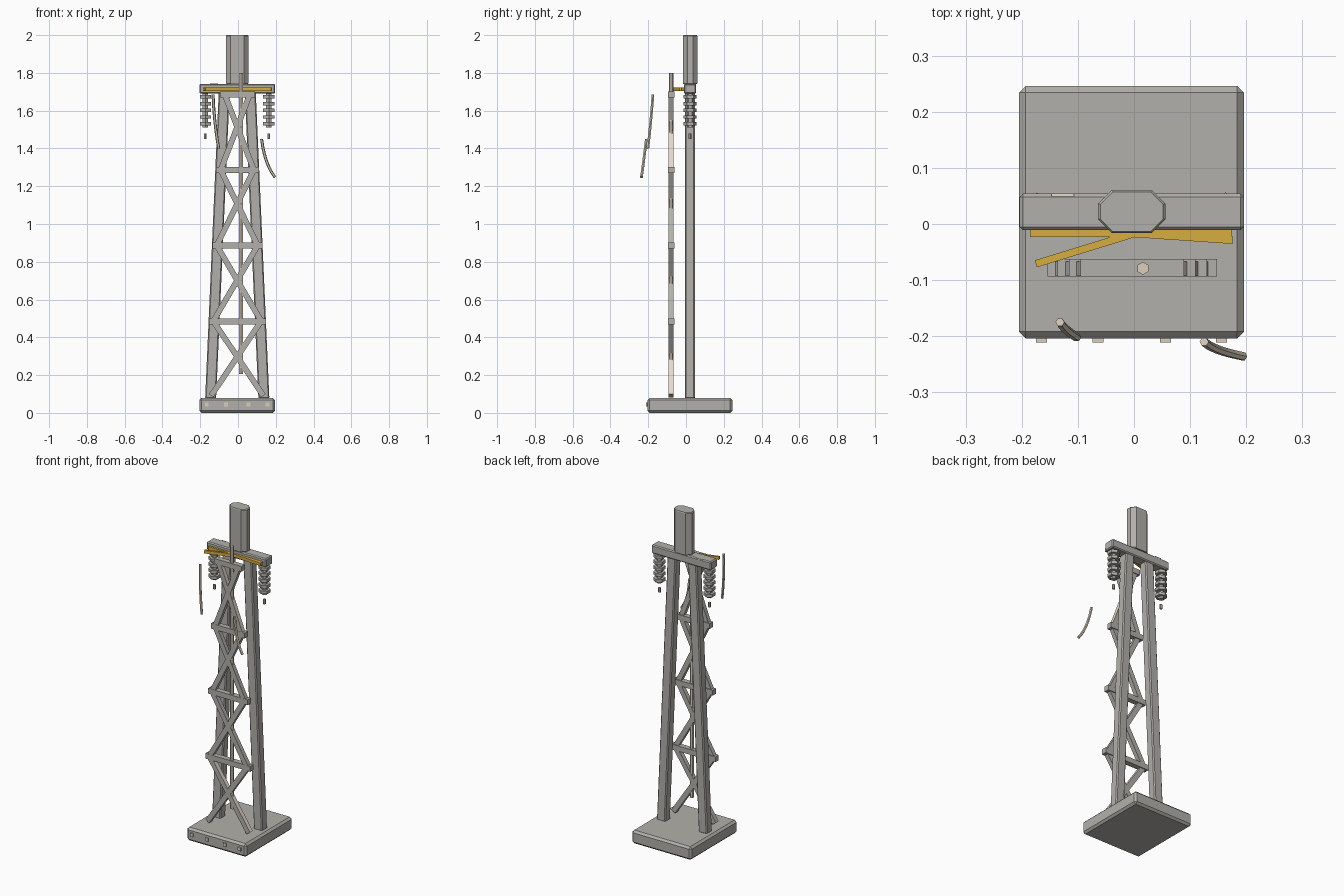
import bpy, bmesh, math
from mathutils import Vector, Matrix

if "Cube" in bpy.data.objects:
    bpy.data.objects.remove(bpy.data.objects["Cube"])


def material(name, rgb):
    m = bpy.data.materials.new(name)
    m.diffuse_color = (*rgb, 1)
    m.use_nodes = True
    m.node_tree.nodes["Principled BSDF"].inputs["Base Color"].default_value = m.diffuse_color
    return m


GREY = material("weathered grey", (0.45, 0.435, 0.405))
BEIGE = material("pale beige", (0.70, 0.62, 0.51))
PINK = material("pale pinkish stone", (0.80, 0.69, 0.61))
GOLD = material("ochre yellow", (0.68, 0.42, 0.05))
CX = -0.004   # middle of the tower in x
YB = 0.021    # depth of the rear frame
YF = -0.079   # depth of the front lattice


def finish(bm, name, mat):
    bmesh.ops.recalc_face_normals(bm, faces=bm.faces)
    me = bpy.data.meshes.new(name)
    bm.to_mesh(me)
    bm.free()
    me.materials.append(mat)
    ob = bpy.data.objects.new(name, me)
    bpy.context.collection.objects.link(ob)
    return ob


def box(name, lo, hi, mat, bevel=0.0):
    bm = bmesh.new()
    lo, hi = Vector(lo), Vector(hi)
    mid, size = (lo + hi) / 2, hi - lo
    bmesh.ops.create_cube(bm, size=1, matrix=Matrix.Translation(mid) @ Matrix.Diagonal((*size, 1)))
    if bevel:
        bmesh.ops.bevel(bm, geom=bm.edges[:], offset=bevel, segments=1, affect='EDGES')
    return finish(bm, name, mat)


def beam(name, a, b, width, depth, mat, bevel=0.0, level=False):
    """Bar from a to b; width lies across the bar, depth along y (or z when level)."""
    a, b = Vector(a), Vector(b)
    d = (b - a).normalized()
    side = Vector((0, 0, 1)) if level else Vector((0, 1, 0))
    across = d.cross(side).normalized()
    rot = Matrix((across, side, d)).transposed().to_4x4()
    bm = bmesh.new()
    bmesh.ops.create_cube(bm, size=1, matrix=Matrix.Translation((a + b) / 2) @ rot
                          @ Matrix.Diagonal((width, depth, (b - a).length, 1)))
    if bevel:
        bmesh.ops.bevel(bm, geom=bm.edges[:], offset=bevel, segments=1, affect='EDGES')
    return finish(bm, name, mat)


def hex_prism(bm, x, y, z0, z1, r):
    bmesh.ops.create_cone(bm, cap_ends=True, segments=6, radius1=r, radius2=r, depth=z1 - z0,
                          matrix=Matrix.Translation((x, y, (z0 + z1) / 2)))


def cable(name, pts, r):
    """Six-sided wire swept through a quadratic bend."""
    p0, p1, p2 = map(Vector, pts)
    ctrl = 2 * p1 - (p0 + p2) / 2
    bm, rings, n = bmesh.new(), [], 7
    for i in range(n):
        t = i / (n - 1)
        c = p0 * (1 - t) ** 2 + ctrl * 2 * t * (1 - t) + p2 * t * t
        d = ((ctrl - p0) * (1 - t) + (p2 - ctrl) * t).normalized()
        u = d.cross(Vector((0, 1, 0))).normalized()
        v = d.cross(u)
        rings.append([bm.verts.new(c + r * (u * math.cos(k * math.pi / 3) + v * math.sin(k * math.pi / 3)))
                      for k in range(6)])
    for q, s in zip(rings, rings[1:]):
        for k in range(6):
            bm.faces.new((q[k], q[(k + 1) % 6], s[(k + 1) % 6], s[k]))
    bm.faces.new(rings[0])
    bm.faces.new(rings[-1])
    finish(bm, name, BEIGE)


# Foundation slab with bolts on its front
box("base_slab", (-0.205, -0.204, 0), (0.196, 0.246, 0.08), GREY, 0.012)
for x in (-0.165, -0.064, 0.056, 0.156):
    box("base_bolt", (x - 0.01, -0.211, 0.034), (x + 0.01, -0.2, 0.055), BEIGE)

# Rear legs leaning together, crossarm and tank
for s in (-1, 1):
    beam("leg", (CX + s * 0.141, YB, 0.075), (CX + s * 0.069, YB, 1.7), 0.058, 0.052, GREY, 0.006)
box("crossarm", (-0.204, -0.011, 1.69), (0.196, 0.054, 1.742), GREY, 0.006)
# Pale worn patch on the rear upper edge of the crossarm
beam("crossarm_patch", (-0.147, 0.0515, 1.7395), (-0.107, 0.0515, 1.7395), 0.006, 0.005, PINK)

bm = bmesh.new()
w, d, c = 0.06, 0.038, 0.024
plan = [(w, d - c), (w - c, d), (c - w, d), (-w, d - c), (-w, c - d), (c - w, -d), (w - c, -d), (w, c - d)]
loops = [[bm.verts.new((CX + x * k, 0.022 + y * k, z)) for x, y in plan]
         for z, k in ((1.74, 0.93), (1.745, 1), (1.995, 1), (2.0, 0.93))]
for p, q in zip(loops, loops[1:]):
    for i in range(8):
        bm.faces.new((p[i], p[(i + 1) % 8], q[(i + 1) % 8], q[i]))
bm.faces.new(loops[0])
bm.faces.new(loops[-1])
finish(bm, "tank", GREY)

# Front lattice: a rail at the top of each bay, crossed braces within
levels = [0.085, 0.485, 0.885, 1.285, 1.685]
half = [0.165, 0.151, 0.133, 0.113, 0.092]
for i, (z, h) in enumerate(zip(levels, half)):
    if i:
        box("rail", (CX + 0.001 - h, -0.094, z - 0.016), (CX + 0.001 + h, -0.062, z + 0.016), GREY)
        for s in (-1, 1):
            brace = beam("brace", (CX + s * (half[i - 1] - 0.027), YF - 0.001, levels[i - 1] + 0.006),
                         (CX - s * (h - 0.027), YF - 0.001, z - 0.003), 0.03, 0.026, GREY)
            # pale upper right side on the lowest and highest falling braces
            if s == 1 and i in (1, 4):
                brace.data.materials.append(PINK)
                for f in brace.data.polygons:
                    f.material_index = int(f.normal.x > 0.5 and f.normal.z > 0)

# Central rod
bm = bmesh.new()
hex_prism(bm, 0.016, YF, 0.205, 1.8, 0.0115)
finish(bm, "central_rod", BEIGE)

# Stacked insulators with a loose pin below each
for x in (-0.173, 0.163):
    bm = bmesh.new()
    hex_prism(bm, x, YB + 0.001, 1.51, 1.70, 0.017)
    for i in range(5):
        z = 1.673 - i * 0.0355
        hex_prism(bm, x, YB + 0.001, z - 0.009, z + 0.009, 0.034)
    finish(bm, "insulator", GREY)
    bm = bmesh.new()
    hex_prism(bm, x, YB, 1.45, 1.478, 0.008)
    finish(bm, "hanging_pin", GREY)

# Yellow bars in front of the crossarm
for a, b in (((-0.185, -0.017), (0.175, -0.017)), ((0.01, -0.014), (-0.175, -0.071)), ((0, -0.017), (0.176, -0.029))):
    beam("yellow_bar", (*a, 1.713), (*b, 1.713), 0.013, 0.018, GOLD, level=True)

# Loose hanging wires
cable("wire_left", [(-0.132, -0.175, 1.685), (-0.122, -0.187, 1.54), (-0.102, -0.202, 1.40)], 0.008)
cable("wire_right", [(0.125, -0.21, 1.45), (0.15, -0.224, 1.335), (0.195, -0.236, 1.248)], 0.008)
